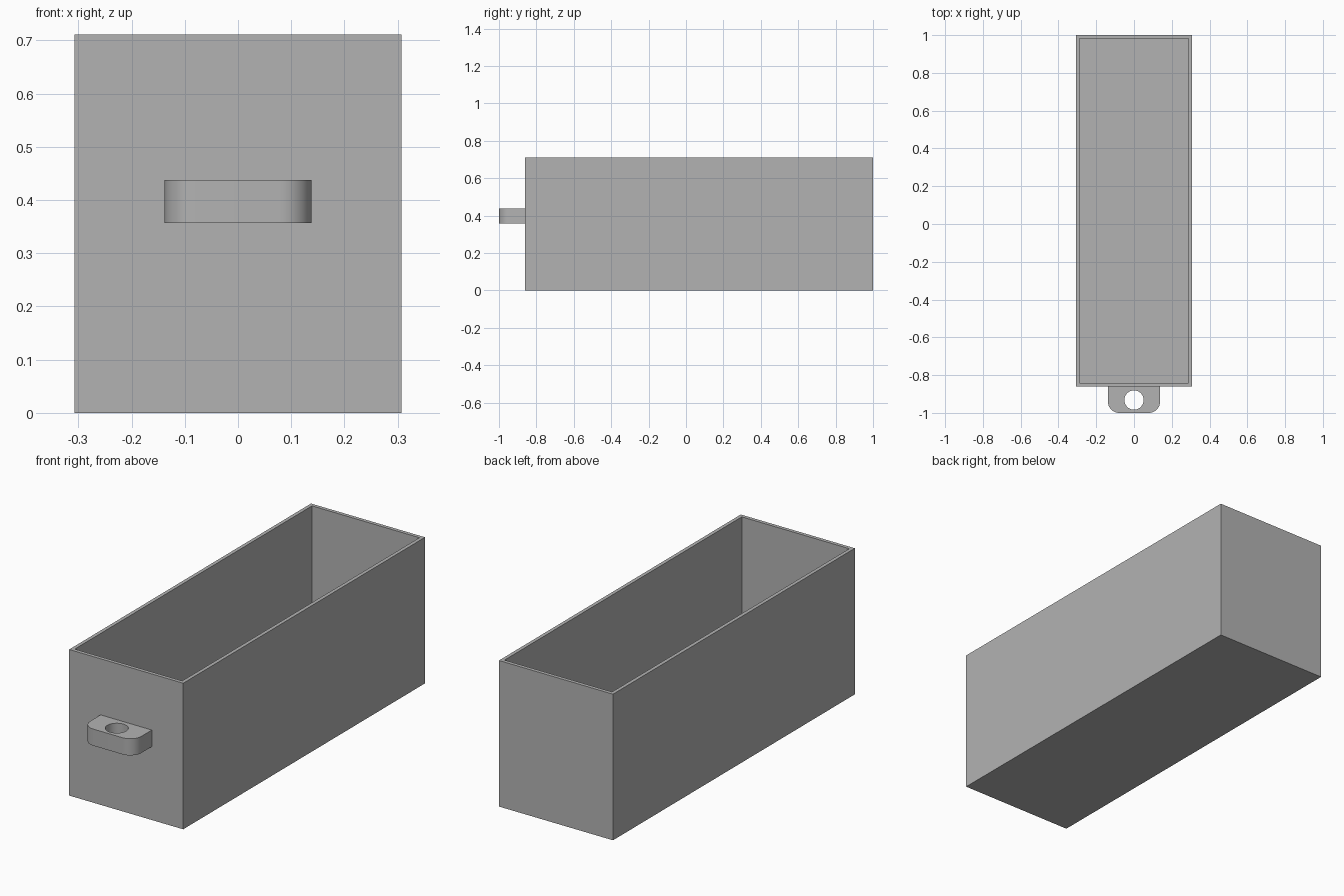
import bpy, bmesh
from math import cos, sin, pi, radians

old = bpy.data.objects.get("Cube")
if old:
    bpy.data.objects.remove(old, do_unlink=True)

grey = bpy.data.materials.new("plain grey")
grey.use_nodes = True
COLOUR = (0.45, 0.45, 0.45, 1)
grey.diffuse_color = COLOUR
grey.node_tree.nodes["Principled BSDF"].inputs["Base Color"].default_value = COLOUR

HALF_W, FRONT, BACK, HEIGHT = 0.307, -0.86, 1.0, 0.711
WALL = 0.025


def finish(bm, name):
    bmesh.ops.recalc_face_normals(bm, faces=bm.faces)
    mesh = bpy.data.meshes.new(name)
    bm.to_mesh(mesh)
    bm.free()
    mesh.materials.append(grey)
    obj = bpy.data.objects.new(name, mesh)
    bpy.context.collection.objects.link(obj)
    return obj


def arc(cx, cy, r, start, end, steps):
    angles = [radians(start + (end - start) * i / steps) for i in range(steps + 1)]
    return [(cx + r * cos(a), cy + r * sin(a)) for a in angles]


# Open box: inset the top face by the wall thickness and sink it to the floor
bm = bmesh.new()
bmesh.ops.create_cube(bm, size=1)
for v in bm.verts:
    v.co.x *= 2 * HALF_W
    v.co.y = v.co.y * (BACK - FRONT) + (BACK + FRONT) / 2
    v.co.z = (v.co.z + 0.5) * HEIGHT
top = max(bm.faces, key=lambda f: f.calc_center_median().z)
bmesh.ops.inset_region(bm, faces=[top], thickness=WALL)
well = bmesh.ops.extrude_discrete_faces(bm, faces=[top])["faces"][0]
for v in well.verts:
    v.co.z = WALL
finish(bm, "drawer_box")

# Pull tab: rounded outline with a round finger hole, extruded upwards
TAB_W, TAB_R, TAB_LOW, TAB_HIGH = 0.138, 0.06, 0.357, 0.438
outline = [(TAB_W, FRONT), (-TAB_W, FRONT)]
outline += arc(-TAB_W + TAB_R, -1 + TAB_R, TAB_R, 180, 270, 12)
outline += arc(TAB_W - TAB_R, -1 + TAB_R, TAB_R, 270, 360, 12)
hole = arc(0, -0.932, 0.051, 0, 360, 48)[:-1]

bm = bmesh.new()
edges = []
for loop in (outline, hole):
    verts = [bm.verts.new((x, y, TAB_LOW)) for x, y in loop]
    edges += [bm.edges.new((v, verts[i - 1])) for i, v in enumerate(verts)]
bmesh.ops.triangle_fill(bm, edges=edges, use_beauty=True, normal=(0, 0, 1))
grown = bmesh.ops.extrude_face_region(bm, geom=bm.faces[:], use_keep_orig=True)["geom"]
for v in grown:
    if isinstance(v, bmesh.types.BMVert):
        v.co.z = TAB_HIGH
tab = finish(bm, "pull_tab")

# Smooth the tab's curved sides, keeping its rims sharp
bpy.ops.object.select_all(action="DESELECT")
tab.select_set(True)
bpy.context.view_layer.objects.active = tab
bpy.ops.object.shade_smooth_by_angle(angle=radians(30))
